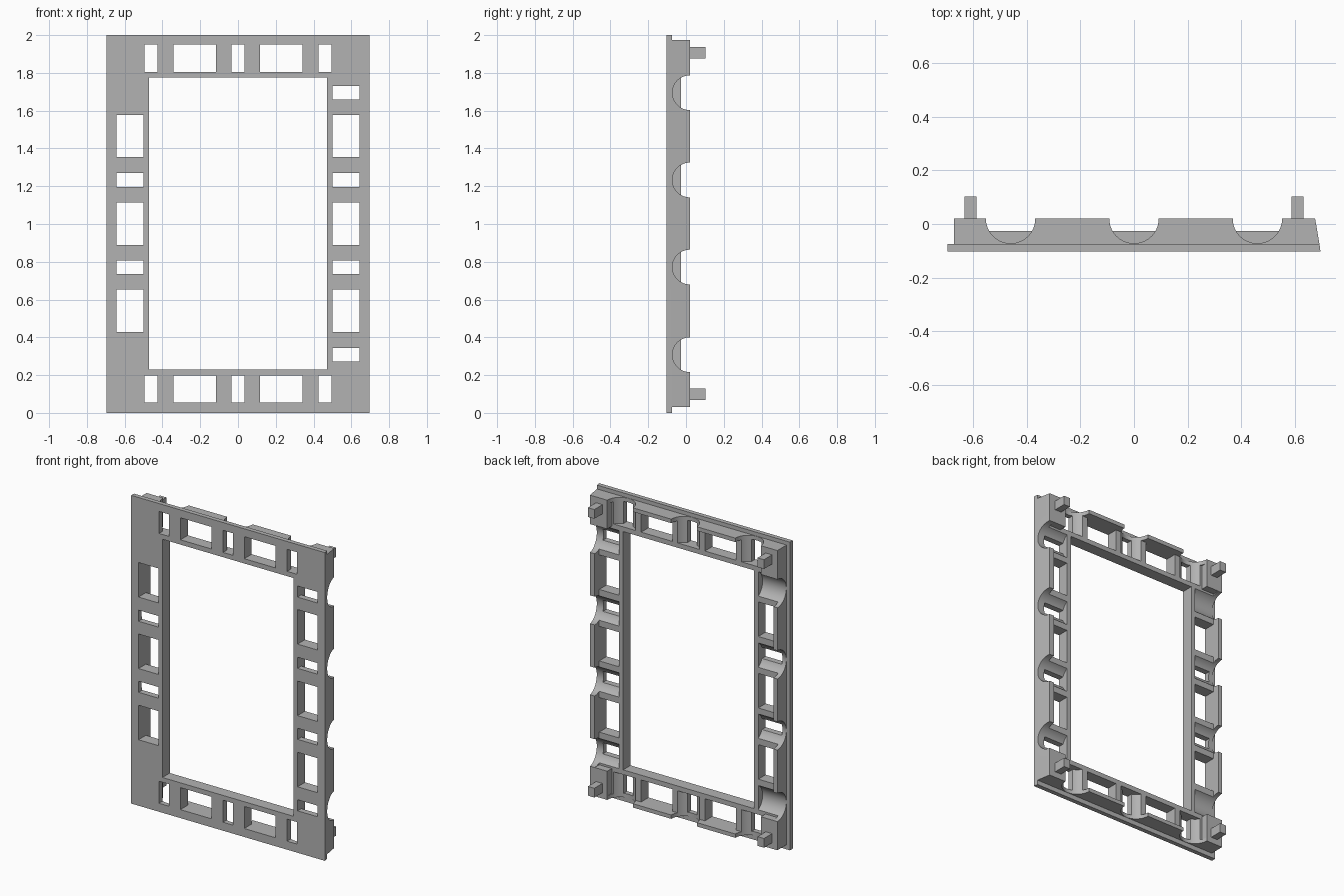
import bpy, bmesh
from math import radians
from mathutils import Matrix, Vector

cube = bpy.data.objects.get("Cube")
if cube:
    bpy.data.objects.remove(cube, do_unlink=True)

grey = bpy.data.materials.new("plain grey")
grey.use_nodes = True
grey.diffuse_color = (0.45, 0.45, 0.45, 1)
grey.node_tree.nodes["Principled BSDF"].inputs["Base Color"].default_value = (0.45, 0.45, 0.45, 1)

FRONT, STEP, LOW, BACK, TIP = -0.103, -0.074, -0.027, 0.02, 0.103
MID = 1.002                 # height of the frame's centre
RIM_X, RIM_Z = 0.5, 0.804   # outer limits of the low inner rim
WALL_X, WALL_Z = 0.642, 0.947  # inner limits of the tall outer wall
RADIUS = 0.092
TOP_SLOTS = (-0.46, 0, 0.46)
SIDE_SLOTS = (0.308, 0.772, 1.233, 1.695)


def box(bm, x0, x1, y0, y1, z0, z1):
    centre = Vector((x0 + x1, y0 + y1, z0 + z1)) / 2
    size = Matrix.Diagonal((x1 - x0, y1 - y0, z1 - z0, 1))
    bmesh.ops.create_cube(bm, size=1, matrix=Matrix.Translation(centre) @ size)


def rod(bm, centre, length, axis):
    turn = Matrix.Rotation(radians(90), 4, 'Y') if axis == 'X' else Matrix()
    bmesh.ops.create_cone(bm, cap_ends=True, segments=64, radius1=RADIUS, radius2=RADIUS,
                          depth=length, matrix=Matrix.Translation(centre) @ turn)


def make(name, bm):
    bmesh.ops.recalc_face_normals(bm, faces=bm.faces)
    mesh = bpy.data.meshes.new(name)
    bm.to_mesh(mesh)
    bm.free()
    mesh.materials.append(grey)
    obj = bpy.data.objects.new(name, mesh)
    bpy.context.collection.objects.link(obj)
    return obj


def combine(target, bm, operation='DIFFERENCE'):
    tool = make("cutter", bm)
    tool.hide_render = True
    mod = target.modifiers.new("combine", 'BOOLEAN')
    mod.operation, mod.solver, mod.object = operation, 'EXACT', tool
    bpy.context.view_layer.objects.active = target
    bpy.ops.object.modifier_apply(modifier=mod.name)
    bpy.data.objects.remove(tool, do_unlink=True)


# Body: lipped front plate, with one long side sloping straight to the back
def section(z0, z1, outline):
    bm = bmesh.new()
    face = bm.faces.new([bm.verts.new((x, y, z0)) for x, y in outline])
    made = bmesh.ops.extrude_face_region(bm, geom=[face])["geom"]
    bmesh.ops.translate(bm, vec=(0, 0, z1 - z0),
                        verts=[v for v in made if isinstance(v, bmesh.types.BMVert)])
    return bm


frame = make("frame", section(0, 2, [(-0.695, FRONT), (0.695, FRONT), (0.691, STEP), (-0.695, STEP)]))
core = section(0.03, 1.975, [(-0.67, FRONT + 0.01), (0.6936, FRONT + 0.01), (0.691, STEP),
                             (0.675, BACK), (-0.67, BACK)])
combine(frame, core, 'UNION')

# Lower the inside behind the walls, leaving tall outer walls and corner blocks
for half_x, half_z in ((0.552, WALL_Z), (WALL_X, 0.786)):
    bm = bmesh.new()
    box(bm, -half_x, half_x, LOW, 0.2, MID - half_z, MID + half_z)
    combine(frame, bm)

# Round channels running from the rim out through the walls
bm = bmesh.new()
for side in (-1, 1):
    for x in TOP_SLOTS:
        rod(bm, Vector((x, BACK, MID + side * (RIM_Z + 0.2))), 0.4, 'Z')
    for z in SIDE_SLOTS:
        rod(bm, Vector((side * (RIM_X + 0.2), BACK, z)), 0.4, 'X')
combine(frame, bm)

# Central opening and all the windows
bm = bmesh.new()
box(bm, -0.47, 0.47, -0.3, 0.3, MID - 0.773, MID + 0.773)
for side in (-1, 1):
    z0, z1 = sorted((MID + side * RIM_Z, MID + side * WALL_Z))
    x0, x1 = sorted((side * RIM_X, side * WALL_X))
    for x in TOP_SLOTS:
        box(bm, x - 0.035, x + 0.035, -0.3, 0.3, z0, z1)
    for x in (-0.229, 0.229):
        box(bm, x - 0.112, x + 0.112, -0.3, 0.3, z0, z1)
    for z in (SIDE_SLOTS if side > 0 else SIDE_SLOTS[1:3]):
        box(bm, x0, x1, -0.3, 0.3, z - 0.036, z + 0.036)
    for z in (0.54, MID, 1.466):
        box(bm, x0, x1, -0.3, 0.3, z - 0.112, z + 0.112)
combine(frame, bm)

bpy.ops.object.select_all(action='DESELECT')
frame.select_set(True)
bpy.context.view_layer.objects.active = frame
bpy.ops.object.shade_smooth_by_angle(angle=radians(30))

# Square pegs on the corner blocks
for row, z in (("lower", 0.098), ("upper", 1.907)):
    for hand, x in (("right", -0.609), ("left", 0.609)):
        bm = bmesh.new()
        box(bm, x - 0.023, x + 0.023, BACK - 0.01, TIP, z - 0.03, z + 0.03)
        make(f"{row}_{hand}_peg", bm)
